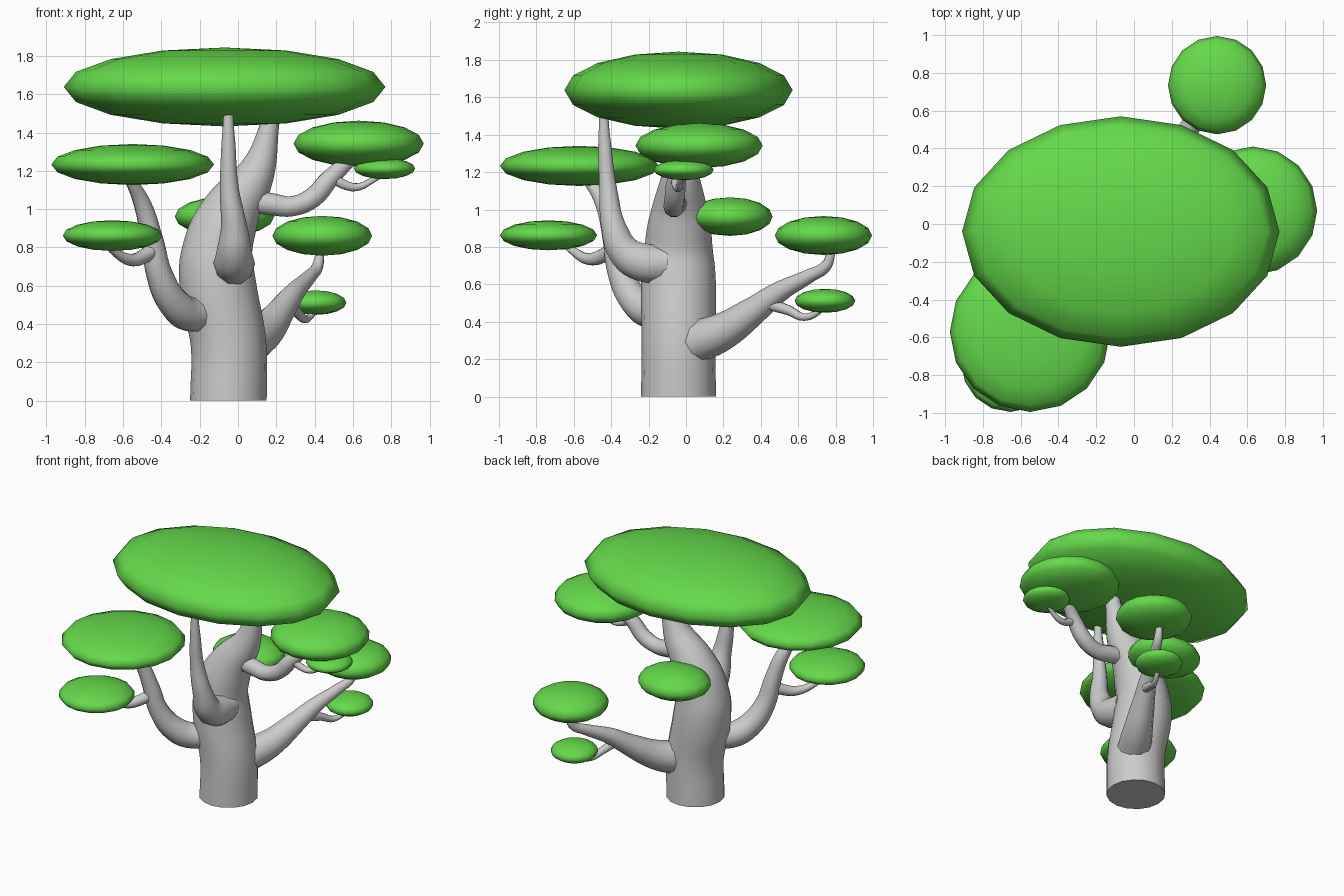
import bpy, math

leaf = bpy.data.materials.new("leaf_green")
leaf.diffuse_color = (0.13, 0.70, 0.07, 1)


def finish(ob):
    bpy.ops.object.select_all(action='DESELECT')
    ob.select_set(True)
    bpy.context.view_layer.objects.active = ob


def limb(name, pts, sides=3):
    """Tapered tube through (x, y, z, radius) points."""
    cu = bpy.data.curves.new(name, 'CURVE')
    cu.dimensions = '3D'
    cu.bevel_depth = 1
    cu.bevel_resolution = sides
    cu.resolution_u = 5
    cu.use_fill_caps = True
    sp = cu.splines.new('BEZIER')
    sp.radius_interpolation = 'CARDINAL'
    sp.bezier_points.add(len(pts) - 1)
    for b, (x, y, z, r) in zip(sp.bezier_points, pts):
        b.co = (x, y, z)
        b.radius = r
        b.handle_left_type = b.handle_right_type = 'AUTO'
    ob = bpy.data.objects.new(name, cu)
    bpy.context.collection.objects.link(ob)
    finish(ob)
    bpy.ops.object.convert(target='MESH')
    bpy.ops.object.shade_smooth_by_angle(angle=math.radians(50))


def canopy(name, loc, radii):
    """Flattened leaf pad."""
    bpy.ops.mesh.primitive_uv_sphere_add(segments=16, ring_count=8, radius=1, location=loc)
    ob = bpy.context.object
    ob.name = name
    ob.scale = radii
    bpy.ops.object.transform_apply(location=False, rotation=False, scale=True)
    bpy.ops.object.shade_smooth()
    ob.data.materials.append(leaf)


# Trunk
limb("trunk", [(-.05, -.04, 0, .2), (-.05, -.04, .3, .197), (-.105, -.04, .6, .2),
               (-.11, -.04, .77, .185), (-.04, -.035, .98, .155),
               (.10, -.03, 1.2, .095), (.175, -.03, 1.48, .045)], 6)

# Main branches
limb("left_branch", [(-.17, -.11, .46, .09), (-.25, -.18, .45, .09), (-.335, -.27, .51, .085),
                     (-.41, -.35, .66, .07), (-.45, -.39, .85, .058),
                     (-.50, -.44, 1.03, .046), (-.57, -.53, 1.17, .03)])
limb("front_branch", [(-.02, -.10, .71, .10), (-.02, -.22, .715, .108), (-.02, -.32, .765, .095),
                      (-.02, -.385, .9, .07), (-.045, -.415, 1.1, .05),
                      (-.05, -.435, 1.35, .036), (-.05, -.44, 1.5, .026)])
limb("right_branch", [(.08, -.05, 1.04, .06), (.18, -.06, 1.025, .06), (.28, -.065, 1.015, .055),
                      (.39, -.06, 1.06, .055), (.48, -.05, 1.16, .05), (.60, 0, 1.27, .035)])
limb("back_branch", [(.04, .05, .29, .115), (.13, .2, .35, .10), (.21, .35, .45, .078),
                     (.29, .5, .56, .056), (.37, .66, .645, .038),
                     (.415, .75, .70, .03), (.43, .78, .79, .022)])

# Twigs
limb("left_twig", [(-.43, -.38, .80, .04), (-.49, -.44, .755, .038), (-.56, -.52, .735, .032),
                   (-.66, -.62, .79, .02), (-.69, -.66, .82, .015)])
limb("right_twig", [(.49, -.05, 1.17, .03), (.55, -.05, 1.13, .026), (.62, -.04, 1.115, .021),
                    (.71, -.03, 1.155, .015), (.77, -.01, 1.19, .012)])
limb("back_twig", [(.28, .46, .49, .032), (.31, .55, .46, .027), (.35, .63, .425, .021),
                   (.39, .71, .455, .016), (.41, .74, .49, .012)])

# Leaf pads
for name, loc, radii in [
    ("top_canopy", (-.07, -.04, 1.638), (.84, .61, .206)),
    ("left_upper_canopy", (-.55, -.57, 1.233), (.425, .425, .107)),
    ("left_lower_canopy", (-.655, -.735, .862), (.26, .26, .08)),
    ("rear_canopy", (-.07, .235, .962), (.26, .228, .103)),
    ("right_upper_canopy", (.63, .07, 1.342), (.34, .34, .12)),
    ("right_lower_canopy", (.765, -.012, 1.212), (.16, .16, .055)),
    ("back_upper_canopy", (.44, .735, .861), (.26, .26, .104)),
    ("back_lower_canopy", (.404, .743, .512), (.162, .162, .064)),
]:
    canopy(name, loc, radii)
